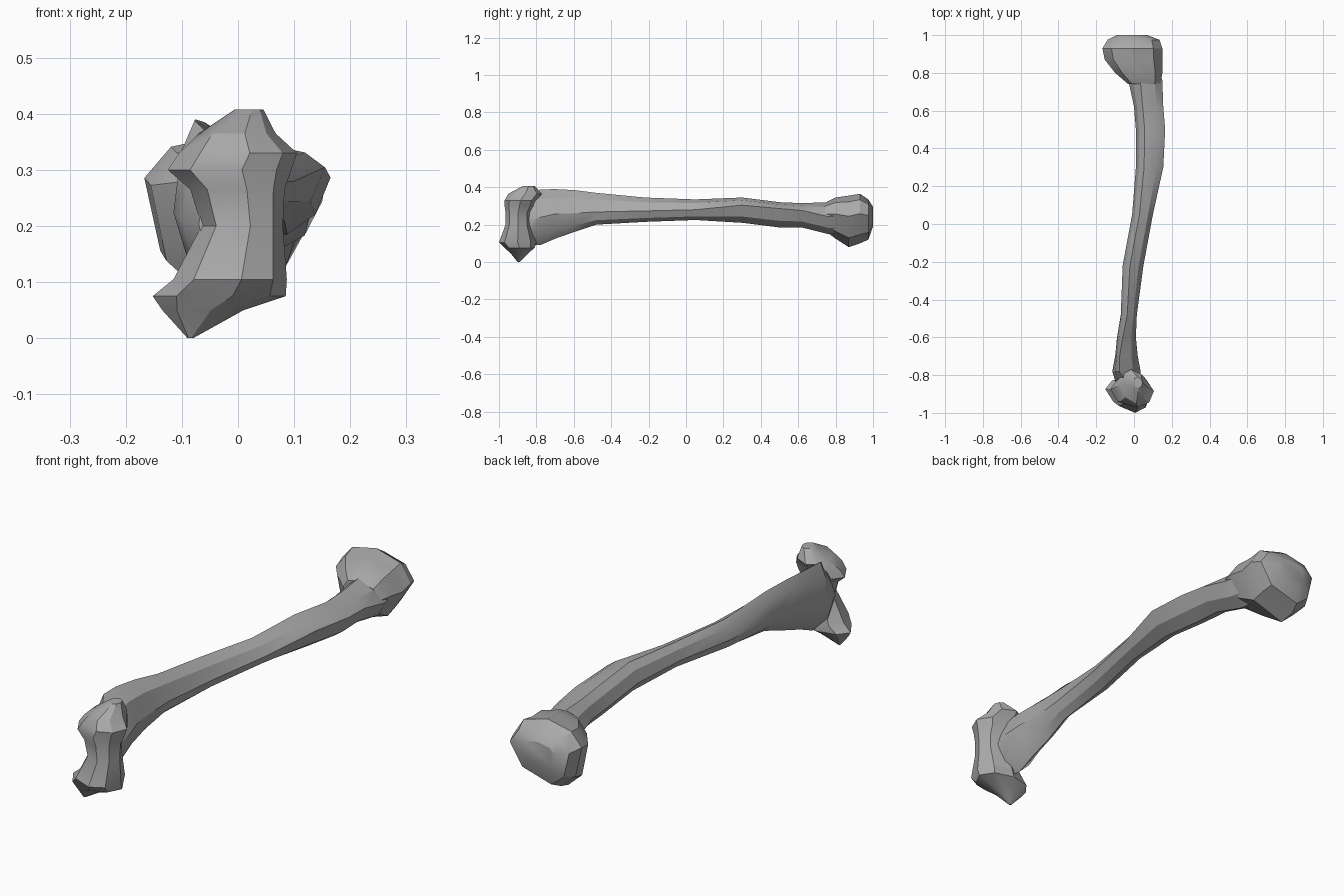
import bpy
import bmesh
from mathutils import Vector

# Clear the default cube
cube = bpy.data.objects.get("Cube")
if cube:
    bpy.data.objects.remove(cube, do_unlink=True)

# Single bone colour
bone_grey = bpy.data.materials.new("bone grey")
bone_grey.use_nodes = True
colour = (0.4, 0.4, 0.4, 1)
bone_grey.diffuse_color = colour
bone_grey.node_tree.nodes["Principled BSDF"].inputs["Base Color"].default_value = colour


def section(low_a, high_a, low_b, high_b, ridge, keel, left, right, bulge):
    """Eight-sided outline: four extreme points with softened corners between."""
    def mix(start, end, factor):
        return start + (end - start) * factor

    extremes = [
        Vector((high_a, mix(low_b, high_b, right))),
        Vector((mix(low_a, high_a, ridge), high_b)),
        Vector((low_a, mix(low_b, high_b, left))),
        Vector((mix(low_a, high_a, keel), low_b)),
    ]
    corners = [
        Vector((high_a, high_b)), Vector((low_a, high_b)),
        Vector((low_a, low_b)), Vector((high_a, low_b)),
    ]
    outline = []
    for index, point in enumerate(extremes):
        following = extremes[(index + 1) % len(extremes)]
        outline.append(point)
        outline.append(((point + following) / 2).lerp(corners[index], bulge))
    return outline


def loft(name, rows, place, keel, left, bulge, angle):
    """Skin a stack of outlines; place turns (station, a, b) into x, y, z."""
    bm = bmesh.new()
    rings = []
    for station, low_a, high_a, low_b, high_b, ridge, right in rows:
        outline = section(low_a, high_a, low_b, high_b,
                          ridge, keel, left, right, bulge)
        rings.append([bm.verts.new(place(station, p.x, p.y)) for p in outline])
    for ring, upper in zip(rings, rings[1:]):
        count = len(ring)
        for i in range(count):
            j = (i + 1) % count
            bm.faces.new((ring[i], ring[j], upper[j], upper[i]))
    bm.faces.new(rings[0])
    bm.faces.new(rings[-1])
    bmesh.ops.recalc_face_normals(bm, faces=bm.faces)
    mesh = bpy.data.meshes.new(name)
    bm.to_mesh(mesh)
    bm.free()
    mesh.materials.append(bone_grey)
    part = bpy.data.objects.new(name, mesh)
    bpy.context.collection.objects.link(part)
    bpy.ops.object.select_all(action="DESELECT")
    part.select_set(True)
    bpy.context.view_layer.objects.active = part
    bpy.ops.object.shade_smooth_by_angle(angle=angle)
    return part


def along_y(station, a, b):
    return (a, station, b)


def along_z(station, a, b):
    return (a, b, station)


# Shaft: station y, x range, z range, ridge position, right edge height
shaft_rows = [
    (-.89, -.07, .02, .1, .33, .5, .5),
    (-.83, -.1, .03, .09, .36, .4, .5),
    (-.78, -.115, .035, .09, .388, .25, .5),
    (-.7, -.1, .02, .125, .39, .2, .5),
    (-.6, -.09, .01, .16, .385, .3, .45),
    (-.48, -.07, .015, .2, .37, .4, .4),
    (-.22, -.06, .05, .215, .345, .35, .45),
    (.05, -.01, .1, .225, .335, .35, .5),
    (.3, .01, .155, .21, .345, .3, .7),
    (.5, .01, .165, .185, .32, .3, .75),
    (.62, 0, .155, .185, .315, .3, .7),
    (.76, -.03, .15, .15, .32, .35, .55),
    (.86, -.02, .12, .15, .32, .35, .55),
]
loft("shaft", shaft_rows, along_y, .5, .45, .3, .5)

# Rounded shoulder end
head_rows = [
    (.74, -.03, .14, .17, .315, .4, .6),
    (.8, -.1, .15, .125, .345, .5, .6),
    (.87, -.155, .15, .08, .355, .5, .6),
    (.93, -.167, .15, .1, .365, .5, .6),
    (.975, -.14, .135, .12, .335, .5, .6),
    (1, -.09, .07, .19, .295, .5, .6),
]
loft("shoulder_head", head_rows, along_y, .3, .7, .4, .5)

# Waisted elbow end: station z, x range, y range, back ridge, right edge depth
elbow_rows = [
    (0, -.09, -.08, -.9, -.89, .5, .5),
    (.05, -.135, .01, -.94, -.84, .5, .5),
    (.075, -.152, .085, -.97, -.81, .5, .5),
    (.105, -.115, .087, -1, -.8, .5, .5),
    (.2, -.065, .08, -.965, -.83, .5, .5),
    (.265, -.085, .083, -.965, -.83, .5, .5),
    (.3, -.125, .095, -.97, -.81, .5, .5),
    (.33, -.105, .105, -.97, -.8, .4, .5),
    (.365, -.07, .067, -.95, -.77, .4, .5),
    (.408, -.005, .045, -.87, -.81, .5, .5),
]
loft("elbow_joint", elbow_rows, along_z, .6, .6, .4, .5)
